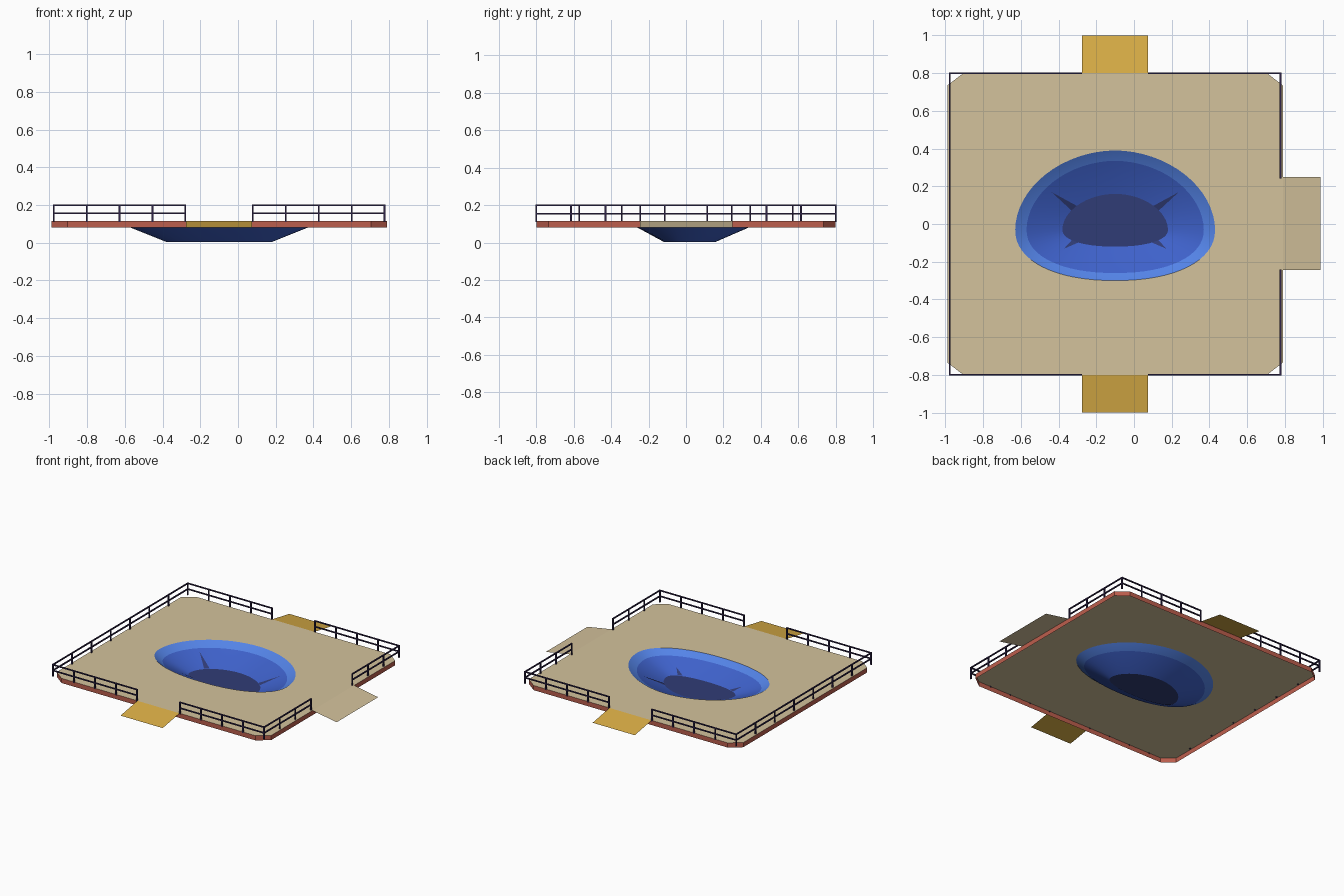
import bpy, bmesh, math
from mathutils import Vector

if "Cube" in bpy.data.objects:
    bpy.data.objects.remove(bpy.data.objects["Cube"])


def material(name, rgb):
    m = bpy.data.materials.new(name)
    lin = [(c / 255 / 12.92) if c < 11 else ((c / 255 + 0.055) / 1.055) ** 2.4 for c in rgb]
    m.diffuse_color = (*lin, 1)
    m.use_nodes = True
    m.node_tree.nodes["Principled BSDF"].inputs["Base Color"].default_value = m.diffuse_color
    return m


SAND = material("sand", (212, 194, 156))
RED = material("brick_red", (188, 94, 77))
GOLD = material("gold", (218, 174, 70))
LIGHT_BLUE = material("light_blue", (84, 132, 232))
BLUE = material("blue", (62, 97, 202))
NAVY = material("navy", (48, 60, 118))
PURPLE = material("dark_purple", (48, 36, 74))


def finish(name, bm, mats, smooth=False):
    me = bpy.data.meshes.new(name)
    bm.to_mesh(me)
    bm.free()
    ob = bpy.data.objects.new(name, me)
    bpy.context.collection.objects.link(ob)
    for m in mats:
        me.materials.append(m)
    if smooth:
        bpy.ops.object.select_all(action='DESELECT')
        ob.select_set(True)
        bpy.context.view_layer.objects.active = ob
        bpy.ops.object.shade_smooth_by_angle(angle=math.radians(15))
    return ob


TOP, LOW = 0.115, 0.08
X0, X1, Y = -0.99, 0.79, 0.80
CX, CY, SEG = -0.10, -0.03, 64

# Bowl levels: half width, back reach, front reach, height
RIM = (0.53, 0.42, 0.27, TOP)
MID = (0.47, 0.365, 0.23, LOW)
FLOOR = (0.28, 0.19, 0.09, 0.004)


def egg(level, a):
    w, back, front, z = level
    c, s = math.cos(a), math.sin(a)
    e = 2 / 1.92 if s > 0 else 2 / 2.2
    x = math.copysign(abs(c) ** e, c) * w
    y = math.copysign(abs(s) ** e, s) * (back if s > 0 else front)
    return Vector((CX + x, CY + y, z))


def ring(bm, level):
    return [bm.verts.new(egg(level, 2 * math.pi * i / SEG)) for i in range(SEG)]


def band(bm, lower, upper, mat=0):
    n = len(lower)
    for i in range(n):
        j = (i + 1) % n
        bm.faces.new((lower[i], lower[j], upper[j], upper[i])).material_index = mat


# Deck outline with cut corners
CHX, CHY = 0.085, 0.065
outline = [(X0 + CHX, -Y), (X1 - CHX, -Y), (X1, -Y + CHY), (X1, Y - CHY),
           (X1 - CHX, Y), (X0 + CHX, Y), (X0, Y - CHY), (X0, -Y + CHY)]

# Deck sheet with an opening for the bowl
bm = bmesh.new()
edges = []
for loop in ([bm.verts.new((x, y, TOP)) for x, y in outline], ring(bm, RIM)):
    edges += [bm.edges.new((loop[i], loop[(i + 1) % len(loop)])) for i in range(len(loop))]
bmesh.ops.triangle_fill(bm, edges=edges, use_beauty=True, normal=(0, 0, 1))
for f in bm.faces:
    f.normal_update()
    if f.normal.z < 0:
        f.normal_flip()
finish("deck", bm, [SAND])

# Skirt around the deck, open underneath
bm = bmesh.new()
band(bm, [bm.verts.new((x, y, LOW)) for x, y in outline],
     [bm.verts.new((x, y, TOP)) for x, y in outline])
finish("deck_skirt", bm, [RED])

# Bowl: pale rim, sloping wall, dark floor
bm = bmesh.new()
rim, mid, base = ring(bm, RIM), ring(bm, MID), ring(bm, FLOOR)
band(bm, mid, rim, 0)
band(bm, base, mid, 1)
bm.faces.new(base).material_index = 2
bowl = finish("bowl", bm, [LIGHT_BLUE, BLUE, NAVY], smooth=True)

# Dark folds running up the bowl wall
bm = bmesh.new()
for deg, reach, half in ((38, 0.8, 0.08), (142, 0.8, 0.08), (-42, 0.4, 0.1), (-138, 0.4, 0.1)):
    a = math.radians(deg)
    pts = [(a - half, 0), (a + half, 0), (a, reach)]
    vs = [egg(FLOOR, t).lerp(egg(MID, t), k) + Vector((0, 0, 0.004)) for t, k in pts]
    bm.faces.new([bm.verts.new(v) for v in vs])
finish("bowl_folds", bm, [NAVY])


# Sloping entry ramps
def ramp(name, points, mat):
    bm = bmesh.new()
    f = bm.faces.new([bm.verts.new(p) for p in points])
    f.normal_update()
    if f.normal.z < 0:
        f.normal_flip()
    finish(name, bm, [mat])


RX0, RX1 = -0.275, 0.075
for name, s in (("front_ramp", -1), ("back_ramp", 1)):
    ramp(name, [(RX0, s * Y, TOP), (RX1, s * Y, TOP), (RX1, s, LOW), (RX0, s, LOW)], GOLD)
ramp("side_ramp", [(X1, -0.245, TOP), (0.99, -0.245, LOW), (0.99, 0.248, LOW), (X1, 0.248, TOP)], SAND)


# Railings: posts with a top and a middle bar
def box(bm, lo, hi):
    vs = bmesh.ops.create_cube(bm, size=1)["verts"]
    for v in vs:
        v.co = Vector([l + (c + 0.5) * (h - l) for c, l, h in zip(v.co, lo, hi)])


def railing(name, start, end, bays):
    bm = bmesh.new()
    p, q = Vector(start), Vector(end)
    r = 0.0045
    for i in range(bays + 1):
        c = p.lerp(q, i / bays)
        box(bm, (c.x - r, c.y - r, TOP - 0.005), (c.x + r, c.y + r, 0.2))
    for z in (0.155, 0.198):
        box(bm, (p.x - r, p.y - r, z - 0.004), (q.x + r, q.y + r, z + 0.004))
    finish(name, bm, [PURPLE])


L, R = -0.977, 0.777
for side, y in (("front", -Y), ("back", Y)):
    railing(side + "_left_railing", (L, y), (RX0 - 0.004, y), 4)
    railing(side + "_right_railing", (RX1 + 0.004, y), (R, y), 4)
railing("left_railing", (L, -Y), (L, Y), 7)
railing("right_front_railing", (R, -Y), (R, -0.245), 3)
railing("right_back_railing", (R, 0.245), (R, Y), 3)
